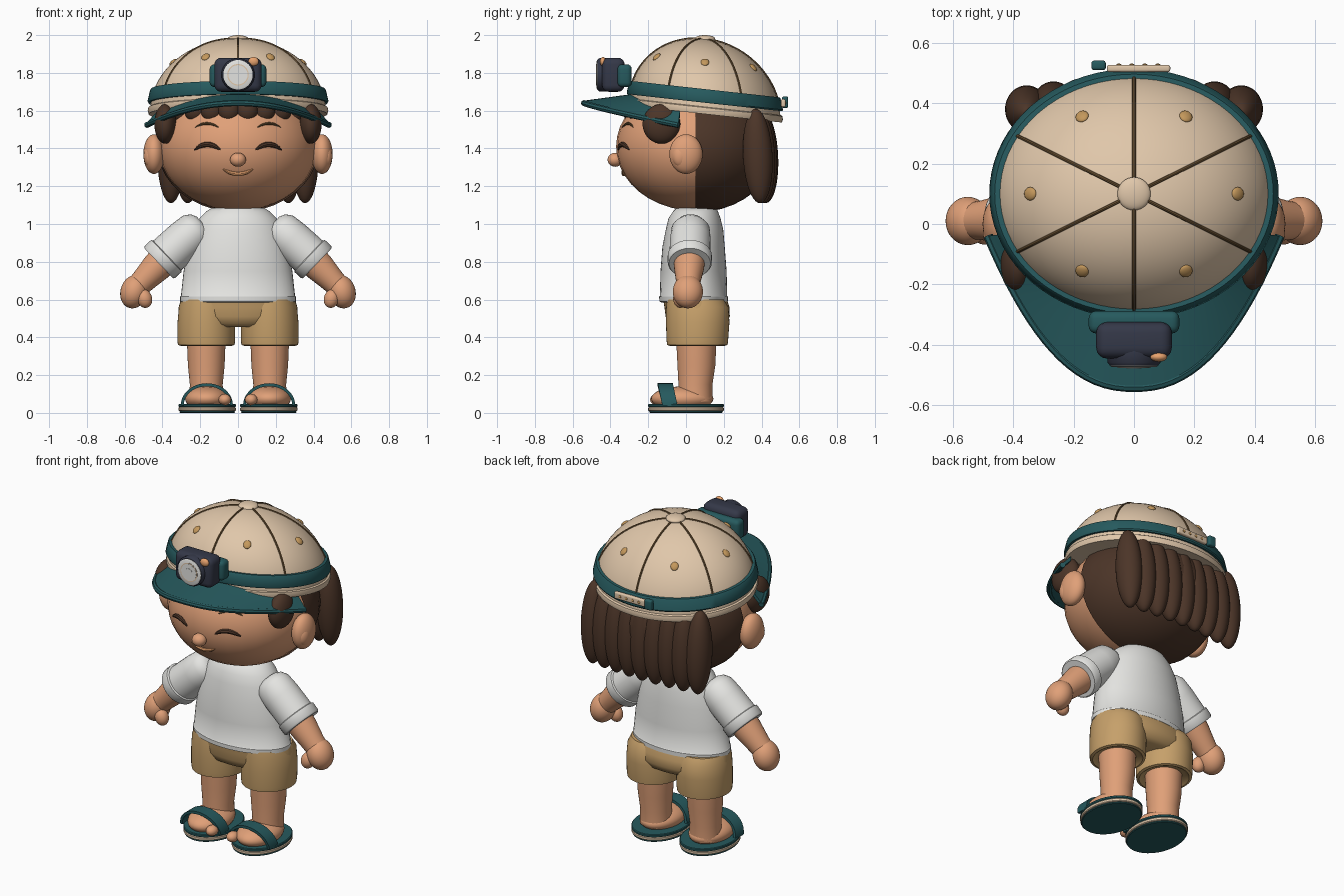
import bpy, bmesh, math
from math import sin, cos, pi, radians, sqrt
from mathutils import Vector, Matrix

if "Cube" in bpy.data.objects:
    bpy.data.objects.remove(bpy.data.objects["Cube"])


def material(name, rgb):
    m = bpy.data.materials.new(name)
    lin = [((c / 255 + 0.055) / 1.055) ** 2.4 for c in rgb]
    m.diffuse_color = (*lin, 1)
    m.use_nodes = True
    m.node_tree.nodes["Principled BSDF"].inputs["Base Color"].default_value = m.diffuse_color
    return m


SKIN = material("skin", (224, 160, 120))
HAIR = material("dark brown hair", (76, 53, 40))
BEIGE = material("beige cloth", (224, 199, 170))
TEAL = material("teal", (38, 90, 94))
NAVY = material("navy plastic", (52, 56, 72))
WHITE = material("white", (228, 228, 225))
KHAKI = material("khaki cloth", (198, 160, 106))
SEAM = material("seam brown", (112, 86, 54))
GOLD = material("gold eyelet", (196, 152, 92))
LIP = material("lip and knob orange", (236, 166, 112))


def finish(name, bm, mat):
    bmesh.ops.recalc_face_normals(bm, faces=bm.faces)
    me = bpy.data.meshes.new(name)
    bm.to_mesh(me)
    bm.free()
    me.materials.append(mat)
    me.shade_smooth()
    me.set_sharp_from_angle(angle=radians(40))
    ob = bpy.data.objects.new(name, me)
    bpy.context.collection.objects.link(ob)
    return ob


def ball(name, mat, loc, r, rot=(0, 0, 0), cut_y=None):
    bm = bmesh.new()
    bmesh.ops.create_uvsphere(bm, u_segments=32, v_segments=20, radius=1)
    bm.transform(Matrix.Diagonal((*r, 1)))
    ob_rot = Matrix.Rotation(rot[2], 4, 'Z') @ Matrix.Rotation(rot[1], 4, 'Y') @ Matrix.Rotation(rot[0], 4, 'X')
    bm.transform(Matrix.Translation(loc) @ ob_rot)
    if cut_y is not None:
        bmesh.ops.bisect_plane(bm, geom=bm.verts[:] + bm.edges[:] + bm.faces[:],
                               plane_co=(0, cut_y, 0), plane_no=(0, 1, 0), clear_inner=True)
    return finish(name, bm, mat)


def skin_rings(name, mat, rings, closed=False):
    """Join rings of points into a tube; ends are capped unless closed."""
    bm = bmesh.new()
    vs = [[bm.verts.new(p) for p in ring] for ring in rings]
    n = len(vs[0])
    pairs = list(zip(vs, vs[1:])) + ([(vs[-1], vs[0])] if closed else [])
    for a, b in pairs:
        for i in range(n):
            j = (i + 1) % n
            bm.faces.new((a[i], a[j], b[j], b[i]))
    if not closed:
        bm.faces.new(vs[0])
        bm.faces.new(vs[-1])
    return finish(name, bm, mat)


def loft(name, mat, sections, cx=0, n=48, shear=0, closed=False):
    """Stack of ellipses (z, rx, ry, cy)."""
    rings = []
    for z, rx, ry, cy in sections:
        rings.append([(cx + rx * cos(2 * pi * i / n), cy + ry * sin(2 * pi * i / n),
                       z - shear * ry * sin(2 * pi * i / n)) for i in range(n)])
    return skin_rings(name, mat, rings, closed)


def limb(name, mat, a, b, profile, n=28):
    """Round profile (t, radius) along the line a-b."""
    a, b = Vector(a), Vector(b)
    q = (b - a).to_track_quat('Z', 'Y')
    return skin_rings(name, mat, [[a.lerp(b, t) + q @ Vector((r * cos(2 * pi * i / n), r * sin(2 * pi * i / n), 0))
                                   for i in range(n)] for t, r in profile])


def tube(name, mat, pts, r, taper=True):
    rings = []
    for i, p in enumerate(pts):
        d = (Vector(pts[min(i + 1, len(pts) - 1)]) - Vector(pts[max(i - 1, 0)])).to_track_quat('Z', 'Y')
        t = 2 * i / (len(pts) - 1) - 1
        rr = r * (sqrt(max(0.06, 1 - t * t)) if taper else 1)
        rings.append([Vector(p) + d @ Vector((rr * cos(k * pi / 4), rr * sin(k * pi / 4), 0)) for k in range(8)])
    return skin_rings(name, mat, rings)


def box(name, mat, loc, size, bevel):
    bm = bmesh.new()
    bmesh.ops.create_cube(bm, size=1)
    bm.transform(Matrix.Translation(loc) @ Matrix.Diagonal((*size, 1)))
    bmesh.ops.bevel(bm, geom=bm.edges[:], offset=bevel, segments=4, profile=0.5, affect='EDGES')
    return finish(name, bm, mat)


# Head and face
ball("head", SKIN, (0, 0.05, 1.41), (0.42, 0.42, 0.34))


def face(x, z, out=0.0):
    return (x, 0.05 - 0.42 * sqrt(1 - (x / 0.42) ** 2 - ((z - 1.41) / 0.34) ** 2) - out, z)


def arc(cx, half, z, rise):
    ts = [i / 8 - 1 for i in range(17)]
    return [face(cx + half * t, z + rise * (1 - t * t)) for t in ts]


ball("nose", SKIN, (0, -0.375, 1.34), (0.042, 0.04, 0.037))
tube("mouth", LIP, arc(0, 0.078, 1.29, -0.025), 0.012)
for s in (-1, 1):
    tube("eye", HAIR, arc(s * 0.162, 0.068, 1.393, 0.028), 0.014)
    tube("eyebrow", SEAM, arc(s * 0.165, 0.062, 1.512, 0.02), 0.007)
    ball("ear", SKIN, (s * 0.445, 0, 1.37), (0.056, 0.088, 0.105))
    ball("ear_inner", SKIN, (s * 0.465, -0.03, 1.36), (0.035, 0.045, 0.06))
    ball("sideburn", HAIR, (s * 0.385, -0.13, 1.53), (0.058, 0.1, 0.105))
loft("neck", SKIN, [(1.0, 0.11, 0.1, 0.06), (1.13, 0.11, 0.1, 0.07)])

# Hair
ball("hair_shell", HAIR, (0, 0.06, 1.41), (0.428, 0.415, 0.347), cut_y=0.05)
for i in range(9):
    x = -0.355 + 0.71 * i / 8
    e = abs(x) / 0.355
    ball("hair_lock", HAIR, (x, 0.41 - 0.03 * e * e, 1.36), (0.072, 0.078, 0.25), (0.05, 0, 0))
for x in (-0.31, -0.235, -0.145, -0.05, 0.05, 0.145, 0.235, 0.31):
    ball("fringe_lock", HAIR, face(x * 0.96, 1.60, -0.01), (0.057, 0.05, 0.062))

# Cap: dome with lip, sheared so the front sits higher
CX, CY, CZ, CH, SH = 0.465, 0.4, 1.60, 0.38, 0.11


def dome(a, t, out=0.0):
    r = cos(t)
    x, y = (CX + out) * r * cos(a), (CY + out) * r * sin(a)
    return (x, 0.1 + y, CZ + (CH + out) * sin(t) - SH * y)


loft("cap_dome", BEIGE, [(CZ + CH * sin(t), CX * cos(t), CY * cos(t), 0.1)
                         for t in [i * pi / 2 / 20 for i in range(20)] + [1.56]], n=72, shear=SH)
loft("cap_lip", BEIGE, [(CZ + z, CX + o, CY + o, 0.1) for z, o in
                        ((-0.015, -0.012), (-0.018, 0.008), (0.0, 0.013), (0.016, 0.01), (0.02, 0.004))], n=72, shear=SH)
loft("head_strap", TEAL, [(CZ + z, CX + o, CY + o, 0.1) for z, o in
                          ((0.042, -0.01), (0.042, 0.01), (0.05, 0.014), (0.107, 0.001), (0.114, -0.004),
                           (0.114, -0.03))], n=72, shear=SH, closed=True)
ball("cap_button", BEIGE, (0, 0.1, 1.98), (0.055, 0.055, 0.02))
for k in range(6):
    tube("cap_seam", SEAM, [dome(pi / 2 + k * pi / 3, 0.28 + 1.25 * i / 20) for i in range(21)], 0.006, False)
    p = Vector(dome(k * pi / 3, 0.74))
    nrm = Vector((p.x / CX ** 2, (p.y - 0.1) / CY ** 2, (p.z - CZ) / CH ** 2)).normalized()
    ball("cap_eyelet", GOLD, p, (0.022, 0.025, 0.011), nrm.to_track_quat('Z', 'Y').to_euler())

# Brim: cross-section strips swept from side to side
rings = []
for i in range(49):
    u = 2 * i / 48 - 1
    a = -pi / 2 + u * radians(70)
    xi, yi = 0.455 * cos(a), 0.1 + 0.385 * sin(a)
    xo = 0.482 * sin(u * pi / 2 * 0.999)
    yo = -0.54 + 0.5 * abs(xo / 0.482) ** 2.3
    top = []
    for v in [j / 6 for j in range(7)]:
        x, y = xi + (xo - xi) * v, yi + (yo - yi) * v
        top.append((x, y, 1.688 - 0.035 * v - 0.115 * (x / 0.48) ** 2))
    rings.append(top + [(x, y, z - 0.026) for x, y, z in reversed(top)])
skin_rings("cap_brim", TEAL, rings)
tube("brim_edge", TEAL, [Vector(r[6]) - Vector((0, 0, 0.013)) for r in rings], 0.016, False)

# Back strap with buckle
box("back_strap", BEIGE, (0.015, 0.515, 1.64), (0.21, 0.024, 0.042), 0.008)
box("back_buckle", TEAL, (-0.117, 0.525, 1.645), (0.048, 0.032, 0.062), 0.01)
for i in range(4):
    ball("strap_hole", GOLD, (-0.05 + 0.043 * i, 0.527, 1.64), (0.008, 0.004, 0.008))

# Head lamp
box("lamp_bracket", TEAL, (0, -0.325, 1.785), (0.3, 0.075, 0.12), 0.025)
box("lamp_body", NAVY, (0.0, -0.385, 1.79), (0.25, 0.12, 0.18), 0.035)
limb("lamp_rim", NAVY, (0, -0.42, 1.79), (0, -0.468, 1.79), ((0, 0.088), (0.8, 0.088), (1, 0.08)), 40)
limb("lamp_lens", WHITE, (0, -0.44, 1.79), (0, -0.474, 1.79), ((0, 0.078), (0.9, 0.078), (1, 0.07)), 40)
for r in (0.057, 0.03):
    limb("lens_ring", BEIGE, (0, -0.47, 1.79), (0, -0.4755 - 0.03 * (0.06 - r), 1.79), ((0, r), (1, r)), 32)
    limb("lens_plate", WHITE, (0, -0.47, 1.79), (0, -0.4765 - 0.03 * (0.06 - r), 1.79), ((0, r - 0.006), (1, r - 0.006)), 32)
ball("lamp_knob", LIP, (0.082, -0.44, 1.86), (0.028, 0.016, 0.024))

# Shirt
loft("shirt", WHITE, [(0.585, 0.295, 0.17, 0.04), (0.59, 0.306, 0.181, 0.04), (0.615, 0.307, 0.182, 0.04),
                      (0.62, 0.302, 0.178, 0.04), (0.75, 0.288, 0.175, 0.04), (0.88, 0.262, 0.165, 0.04),
                      (0.97, 0.235, 0.152, 0.045), (1.03, 0.205, 0.138, 0.045), (1.065, 0.17, 0.12, 0.05),
                      (1.085, 0.14, 0.105, 0.055)])

# Shorts
loft("shorts_hips", KHAKI, [(0.455, 0.2, 0.12, 0.06), (0.47, 0.27, 0.15, 0.06), (0.51, 0.312, 0.17, 0.062),
                            (0.56, 0.314, 0.172, 0.058), (0.61, 0.3, 0.168, 0.045)])

for s in (-1, 1):
    loft("shorts_leg", KHAKI, [(0.37, 0.115, 0.12, 0.06), (0.355, 0.135, 0.145, 0.06), (0.36, 0.15, 0.16, 0.06),
                               (0.385, 0.153, 0.163, 0.06), (0.48, 0.152, 0.168, 0.062), (0.56, 0.145, 0.165, 0.06),
                               (0.6, 0.13, 0.15, 0.05)], cx=s * 0.168)
    # Arms
    limb("sleeve", WHITE, (s * 0.205, 0.025, 0.985), (s * 0.395, 0.02, 0.815),
         ((-0.1, 0.05), (-0.04, 0.08), (0.1, 0.102), (0.4, 0.108), (1, 0.108)))
    limb("sleeve_cuff", WHITE, (s * 0.375, 0.02, 0.835), (s * 0.42, 0.02, 0.792),
         ((0, 0.106), (0.08, 0.117), (0.85, 0.117), (1, 0.11), (1, 0.07)))
    limb("forearm", SKIN, (s * 0.36, 0.02, 0.845), (s * 0.54, 0.01, 0.66),
         ((0, 0.085), (0.4, 0.08), (0.75, 0.067), (1, 0.06)))
    ball("hand", SKIN, (s * 0.55, 0.01, 0.642), (0.072, 0.08, 0.09), (0, -s * 0.3, 0))
    ball("thumb", SKIN, (s * 0.495, -0.03, 0.605), (0.04, 0.038, 0.05), (0, s * 0.3, 0))
    # Legs and feet
    loft("leg", SKIN, [(0.06, 0.09, 0.09, 0.05), (0.15, 0.087, 0.09, 0.05), (0.25, 0.097, 0.1, 0.055),
                       (0.45, 0.105, 0.11, 0.055)], cx=s * 0.168)
    ball("foot", SKIN, (s * 0.165, -0.02, 0.075), (0.115, 0.165, 0.065))
    ball("big_toe", SKIN, (s * 0.07, -0.15, 0.07), (0.033, 0.04, 0.03))
    # Sandals
    for nm, mat, z0, z1, r in (("sandal_outsole", TEAL, 0, 0.01, 0.147), ("sandal_midsole", BEIGE, 0.01, 0.03, 0.152),
                               ("sandal_footbed", TEAL, 0.03, 0.047, 0.152)):
        loft(nm, mat, [(z0, r - 0.004, r + 0.044, 0), (z0 + 0.004, r, r + 0.048, 0), (z1 - 0.004, r, r + 0.048, 0),
                       (z1, r - 0.004, r + 0.044, 0)], cx=s * 0.163)
    rings = []
    for i in range(25):
        a = pi * i / 24
        y = -0.085 - 0.025 * sin(a)
        rings.append([(s * 0.165 + (0.138 - d) * cos(a), y + w, 0.04 + (0.117 - d) * sin(a))
                      for d, w in ((0, -0.04), (0, 0.04), (0.016, 0.04), (0.016, -0.04))])
    skin_rings("sandal_strap", TEAL, rings)
